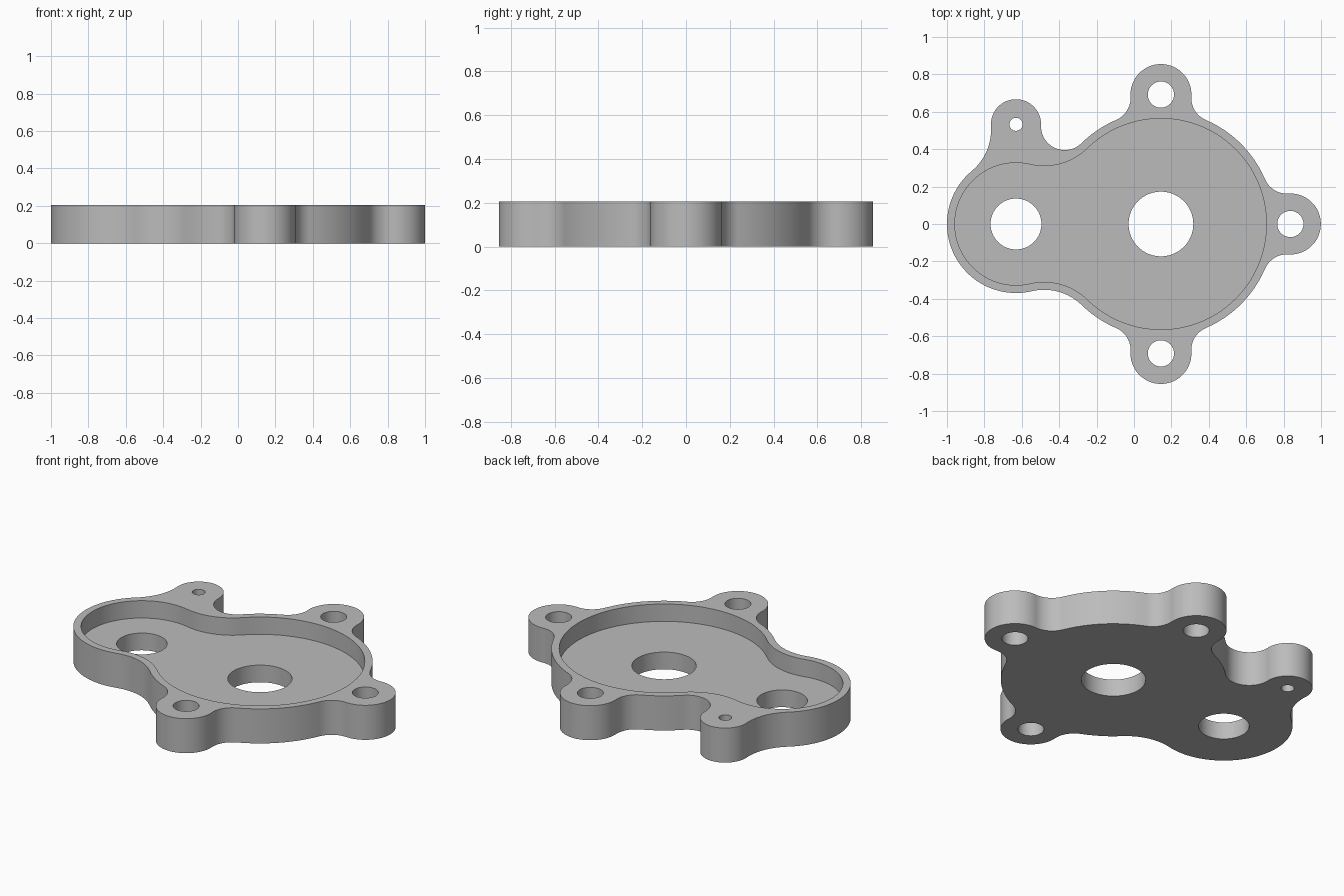
import bpy
import bmesh
import math
from mathutils import Vector

TOP, FLOOR = 0.205, 0.102
HUB, LOBE = Vector((0.144, 0)), Vector((-0.631, 0))
EAR = Vector((-0.631, 0.533))
LUGS = [HUB + Vector(d) * 0.692 for d in ((1, 0), (0, 1), (0, -1))]
STEP = math.radians(4)

cube = bpy.data.objects.get("Cube")
if cube:
    bpy.data.objects.remove(cube)


def arc(c, r, a0, a1):
    n = max(2, math.ceil(abs(a1 - a0) / STEP))
    angles = (a0 + (a1 - a0) * i / n for i in range(n))
    return [c + Vector((math.cos(a), math.sin(a))) * r for a in angles]


def angle(v):
    return math.atan2(v.y, v.x)


def fillet_centre(c1, r1, c2, r2, f):
    """Centre of the circle touching both circles, right of c1 -> c2."""
    d = c2 - c1
    along = ((r1 + f) ** 2 - (r2 + f) ** 2 + d.length_squared) / (2 * d.length)
    side = math.sqrt((r1 + f) ** 2 - along ** 2)
    u = d.normalized()
    return c1 + u * along + Vector((u.y, -u.x)) * side


def blended_outline(chain):
    """Counter-clockwise outline of (centre, radius, fillet to next) discs."""
    n = len(chain)
    fillets = [fillet_centre(c, r, *chain[(i + 1) % n][:2], f)
               for i, (c, r, f) in enumerate(chain)]
    pts = []
    for i, (c, r, f) in enumerate(chain):
        nxt, fc = chain[(i + 1) % n][0], fillets[i]
        a0, a1 = angle(fillets[i - 1] - c), angle(fc - c)
        pts += arc(c, r, a0, a0 + (a1 - a0) % math.tau)
        b0, b1 = angle(c - fc), angle(nxt - fc)
        pts += arc(fc, f, b0, b0 - (b0 - b1) % math.tau)
    return pts


def circle(c, r):
    return arc(c, r, 0, math.tau)


# Profiles: outer edge with lugs, pocket, and round holes
hub, tight, wide = (HUB, 0.606), 0.127, 0.288
right, back, front = [(c, 0.163, tight) for c in LUGS]
outer = blended_outline([
    right, (*hub, tight), back, (*hub, tight), (EAR, 0.134, wide),
    (LOBE, 0.369, wide), (*hub, tight), front, (*hub, tight)])
pocket = blended_outline([(HUB, 0.564, 0.33), (LOBE, 0.327, 0.33)])
bolt_holes = [circle(c, 0.07) for c in LUGS] + [circle(EAR, 0.035)]
bores = [circle(HUB, 0.173), circle(LOBE, 0.136)]

bm = bmesh.new()


def loop(pts, z):
    verts = [bm.verts.new((p.x, p.y, z)) for p in pts]
    return [bm.edges.new((v, verts[i - 1])) for i, v in enumerate(verts)]


def wall(pts, z0, z1):
    """Vertical wall along a profile; returns its lower and upper edges."""
    low, high = loop(pts, z0), loop(pts, z1)
    for a, b in zip(low, high):
        bm.faces.new((a.verts[0], a.verts[1], b.verts[1], b.verts[0]))
    return low, high


def cap(loops, up):
    edges = [e for l in loops for e in l]
    bmesh.ops.triangle_fill(bm, edges=edges, use_beauty=True,
                            normal=(0, 0, 1 if up else -1))


# Walls, then the underside, the rim and the pocket floor
outer_low, outer_high = wall(outer, 0, TOP)
pocket_low, pocket_high = wall(pocket, FLOOR, TOP)
bolt_walls = [wall(p, 0, TOP) for p in bolt_holes]
bore_walls = [wall(p, 0, FLOOR) for p in bores]
cap([outer_low] + [w[0] for w in bolt_walls + bore_walls], False)
cap([outer_high, pocket_high] + [w[1] for w in bolt_walls], True)
cap([pocket_low] + [w[1] for w in bore_walls], True)
bmesh.ops.recalc_face_normals(bm, faces=bm.faces)

mesh = bpy.data.meshes.new("housing_plate")
bm.to_mesh(mesh)
bm.free()
plate = bpy.data.objects.new("housing_plate", mesh)
bpy.context.collection.objects.link(plate)

# Plain grey material
grey = bpy.data.materials.new("plain_grey")
grey.use_nodes = True
colour = (0.5, 0.5, 0.5, 1)
grey.diffuse_color = colour
grey.node_tree.nodes["Principled BSDF"].inputs["Base Color"].default_value = colour
mesh.materials.append(grey)

bpy.ops.object.select_all(action="DESELECT")
plate.select_set(True)
bpy.context.view_layer.objects.active = plate
bpy.ops.object.shade_smooth_by_angle(angle=math.radians(30))
